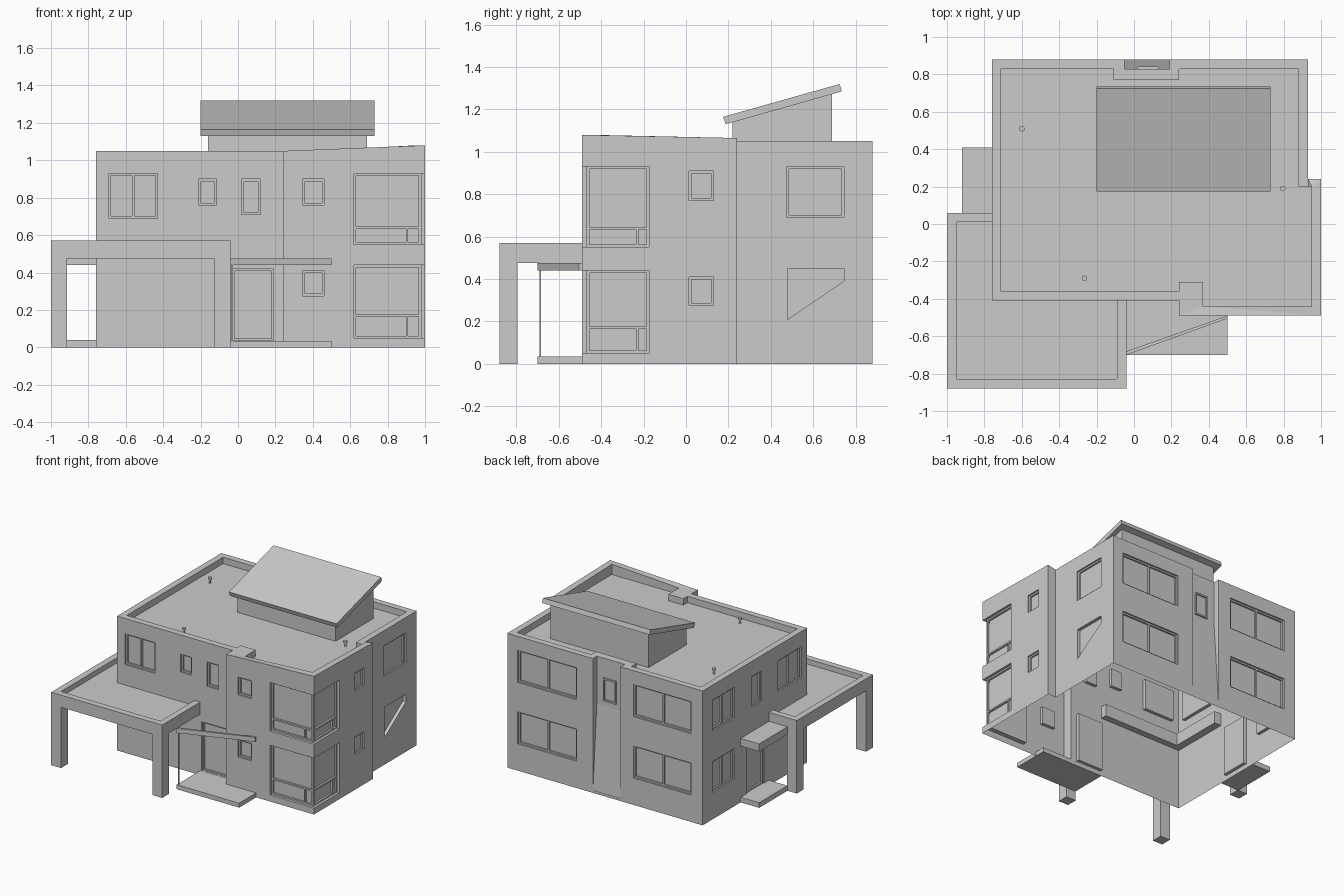
import bpy, bmesh
from mathutils import Vector

if "Cube" in bpy.data.objects:
    bpy.data.objects.remove(bpy.data.objects["Cube"])

col = bpy.context.collection


def add_prism(bm, pts, lo, hi, axis='z'):
    """Extrude a 2D polygon along z (pts = x,y) or x (pts = y,z)."""
    def P(p, h):
        return (p[0], p[1], h) if axis == 'z' else (h, p[0], p[1])
    a = [bm.verts.new(P(p, lo)) for p in pts]
    b = [bm.verts.new(P(p, hi)) for p in pts]
    n = len(pts)
    faces = [bm.faces.new(a[::-1]), bm.faces.new(b)]
    faces += [bm.faces.new((a[i], a[(i + 1) % n], b[(i + 1) % n], b[i])) for i in range(n)]
    bmesh.ops.recalc_face_normals(bm, faces=faces)


def add_box(bm, x0, x1, y0, y1, z0, z1):
    x0, x1 = sorted((x0, x1))
    y0, y1 = sorted((y0, y1))
    add_prism(bm, [(x0, y0), (x1, y0), (x1, y1), (x0, y1)], z0, z1)


def finish(bm, name):
    me = bpy.data.meshes.new(name)
    bm.to_mesh(me)
    bm.free()
    ob = bpy.data.objects.new(name, me)
    col.objects.link(ob)
    return ob


def box(name, *dims):
    bm = bmesh.new()
    add_box(bm, *dims)
    return finish(bm, name)


def cut(ob, cutter):
    """Subtract the cutter and bake the result."""
    m = ob.modifiers.new("cut", 'BOOLEAN')
    m.operation, m.solver, m.object = 'DIFFERENCE', 'EXACT', cutter
    dg = bpy.context.evaluated_depsgraph_get()
    me = bpy.data.meshes.new_from_object(ob.evaluated_get(dg))
    ob.modifiers.clear()
    ob.data = me
    bpy.data.objects.remove(cutter)


def wall_box(bm, side, plane, a0, a1, z0, z1, d0, d1):
    """Box on a wall: a = position along the wall, d = depth inward."""
    s = 1 if side in 'FL' else -1
    p, q = plane + s * d0, plane + s * d1
    if side in 'FB':
        add_box(bm, a0, a1, p, q, z0, z1)
    else:
        add_box(bm, p, q, a0, a1, z0, z1)


def add_frame(bm, side, plane, a0, a1, z0, z1, panes, d0=0.012, d1=0.025, t=0.012):
    wall_box(bm, side, plane, a0, a1, z0, z0 + t, d0, d1)
    wall_box(bm, side, plane, a0, a1, z1 - t, z1, d0, d1)
    for i in range(panes + 1):
        c = a0 + (a1 - a0 - t) * i / panes
        wall_box(bm, side, plane, c, c + t, z0 + t, z1 - t, d0, d1)


# openings: side, wall plane, from, to, bottom, top, panes
F1, F2, R1, R2, B, L = -0.41, -0.49, 1.0, 0.93, 0.88, -0.76
openings = [
    ('F', F1, -0.69, -0.43, 0.69, 0.93, 2), ('F', F1, -0.21, -0.115, 0.76, 0.90, 1),
    ('F', F1, 0.02, 0.12, 0.71, 0.90, 1), ('F', F1, -0.03, 0.19, 0.036, 0.42, 1),
    ('F', F2, 0.345, 0.46, 0.76, 0.90, 1), ('F', F2, 0.345, 0.46, 0.275, 0.41, 1),
    ('R', R1, 0.015, 0.13, 0.77, 0.91, 1), ('R', R1, 0.015, 0.13, 0.275, 0.41, 1),
    ('R', R2, 0.475, 0.745, 0.69, 0.93, 1),
    ('L', L, 0.485, 0.757, 0.69, 0.93, 2), ('L', L, 0.15, 0.27, 0.69, 0.93, 1),
    ('L', L, -0.34, -0.05, 0.69, 0.93, 2), ('L', L, 0.485, 0.757, 0.21, 0.45, 2),
    ('L', L, 0.12, 0.34, 0.036, 0.42, 1),
]
for z in (0.21, 0.69):
    openings += [('B', B, -0.66, -0.16, z, z + 0.25, 2), ('B', B, 0.33, 0.84, z, z + 0.25, 2)]

# house shell
bm = bmesh.new()
add_prism(bm, [(L, F1), (0.24, F1), (0.24, F2), (R1, F2), (R1, 0.24), (R2, 0.24),
               (R2, B), (L, B)], 0, 1.05)
house = finish(bm, "house_walls")

# cutters: openings, sloped window, rear niche, corner glazing, sunken roof deck
cb, fb = bmesh.new(), bmesh.new()
for side, plane, a0, a1, z0, z1, n in openings:
    wall_box(cb, side, plane, a0, a1, z0, z1, -0.02, 0.025)
    add_frame(fb, side, plane, a0, a1, z0, z1, n)
add_prism(cb, [(0.48, 0.21), (0.745, 0.39), (0.745, 0.45), (0.48, 0.45)], 0.905, 0.96, 'x')
add_prism(cb, [(0.90, 1.1), (0.83, 1.1), (0.83, 0.68), (0.878, 0.02), (0.90, 0.02)],
          -0.05, 0.19, 'x')
corner = [(0.62, -0.52), (1.03, -0.52), (1.03, -0.175), (0.965, -0.175),
          (0.965, -0.455), (0.62, -0.455)]
for z0, z1, zt in ((0.05, 0.44, 0.17), (0.55, 0.93, 0.64)):
    add_prism(cb, corner, z0, z1)
    for side, plane, a0, a1, m in (('F', F2, 0.62, 0.98, 0.90), ('R', R1, -0.47, -0.175, -0.235)):
        add_frame(fb, side, plane, a0, a1, z0, z1, 1, 0.02, 0.035)
        wall_box(fb, side, plane, a0, a1, zt - 0.006, zt + 0.006, 0.02, 0.035)
        wall_box(fb, side, plane, m, m + 0.01, z0, zt, 0.02, 0.035)
add_frame(fb, 'B', 0.83, 0.02, 0.13, 0.72, 0.90, 1, -0.012, 0.0)
add_prism(cb, [(-0.71, -0.36), (0.24, -0.36), (0.24, -0.31), (0.37, -0.31), (0.37, -0.44),
               (0.95, -0.44), (0.95, 0.20), (0.88, 0.20), (0.88, 0.83), (0.24, 0.83),
               (0.24, 0.77), (-0.11, 0.77), (-0.11, 0.83), (-0.71, 0.83)], 1.0, 1.1)
cut(house, finish(cb, "cutter"))
finish(fb, "window_frames")

# open underside, parapet rising towards the front right corner
bm = bmesh.new()
bm.from_mesh(house.data)
bmesh.ops.delete(bm, geom=[f for f in bm.faces if f.normal.z < -0.9
                           and f.calc_center_median().z < 0.001], context='FACES')
for v in bm.verts:
    if v.co.z > 1.04 and v.co.x > 0.94:
        v.co.z += 0.03 if v.co.y < -0.4 else 0.015
bmesh.ops.triangulate(bm, faces=[f for f in bm.faces if f.calc_center_median().z > 1.03])
bm.to_mesh(house.data)
bm.free()

# carport roof with raised rim, and its posts
bm = bmesh.new()
add_prism(bm, [(-1, -0.88), (-0.04, -0.88), (-0.04, -0.36), (-0.70, -0.36),
               (-0.70, 0.06), (-1, 0.06)], 0.475, 0.57)
carport = finish(bm, "carport_roof")
bm = bmesh.new()
add_prism(bm, [(-0.95, -0.83), (-0.09, -0.83), (-0.09, -0.40), (-0.74, -0.40),
               (-0.74, 0.01), (-0.95, 0.01)], 0.53, 0.6)
cut(carport, finish(bm, "cutter"))
for i, (x, y) in enumerate(((-1, -0.88), (-0.125, -0.88), (-1, -0.025))):
    box(f"carport_post_{i + 1}", x, x + 0.085, y, y + 0.085, 0, 0.476)

# front entrance: step, slanted canopy bar, thin post
box("front_step", -0.04, 0.5, -0.70, -0.41, 0, 0.035)
bm = bmesh.new()
add_prism(bm, [(-0.04, -0.70), (0.5, -0.505), (0.5, -0.49), (-0.04, -0.68)], 0.44, 0.475)
finish(bm, "front_canopy")
box("canopy_post", -0.034, -0.026, -0.692, -0.684, 0.035, 0.44)

# side entrance
box("side_step", -0.92, -0.76, 0.06, 0.41, 0, 0.04)
box("side_canopy", -0.92, -0.76, 0.06, 0.41, 0.44, 0.50)

# roof room with shed roof
bm = bmesh.new()
add_prism(bm, [(0.22, 1.0), (0.69, 1.0), (0.69, 1.285), (0.22, 1.15)], -0.16, 0.69, 'x')
finish(bm, "roof_room")
bm = bmesh.new()
add_prism(bm, [(0.187, 1.13), (0.735, 1.285), (0.725, 1.32), (0.175, 1.165)], -0.20, 0.73, 'x')
finish(bm, "roof_room_roof")

# roof vents: pipe and cap
for i, (x, y) in enumerate(((-0.60, 0.51), (-0.265, -0.29), (0.795, 0.19))):
    bm = bmesh.new()
    for r, z0, z1 in ((0.007, 1.0, 1.035), (0.015, 1.03, 1.045)):
        g = bmesh.ops.create_cone(bm, cap_ends=True, segments=12, radius1=r, radius2=r, depth=z1 - z0)
        bmesh.ops.translate(bm, verts=g['verts'], vec=Vector((x, y, (z0 + z1) / 2)))
    finish(bm, f"roof_vent_{i + 1}")
